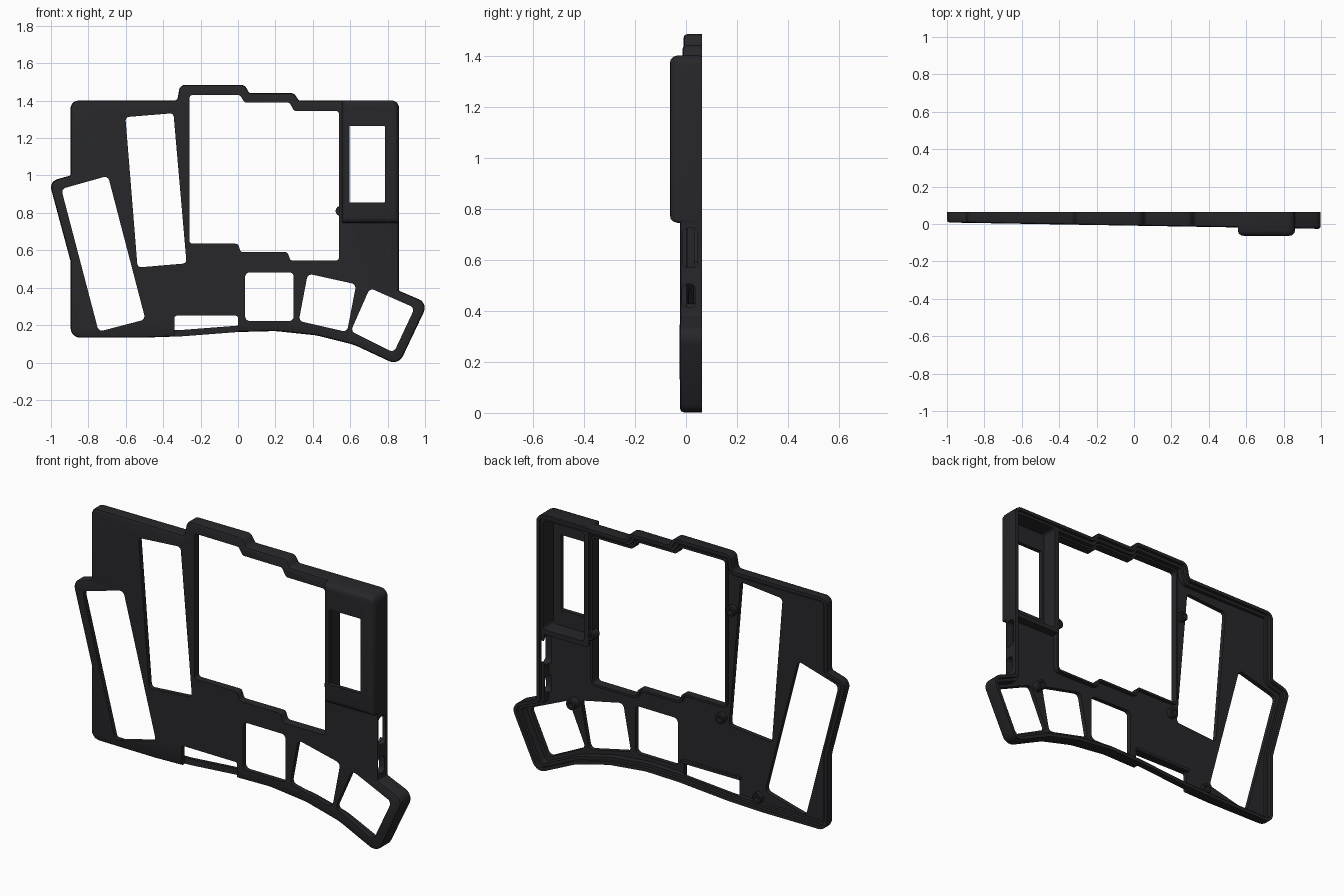
import bpy, bmesh, math
from mathutils import Vector

if "Cube" in bpy.data.objects:
    bpy.data.objects.remove(bpy.data.objects["Cube"])

mat = bpy.data.materials.new("dark_plastic")
mat.diffuse_color = (0.02, 0.02, 0.023, 1)
mat.use_nodes = True
mat.node_tree.nodes["Principled BSDF"].inputs["Base Color"].default_value = mat.diffuse_color


def face(off):
    """Tilted front plane: depth at x, pushed back by off."""
    return lambda x: -0.009 - 0.017 * x + off


def contour(pts, inset, r, seg=5):
    """Inset a polygon with mitres, then round its corners."""
    P = [Vector(p[:2]) for p in pts]
    R = [p[2] if len(p) > 2 else r for p in pts]
    n = len(P)
    if sum(P[i - 1].cross(P[i]) for i in range(n)) < 0:
        P.reverse()
        R.reverse()
    Q, turn = [], []
    for i in range(n):
        a = (P[i] - P[i - 1]).normalized()
        b = (P[(i + 1) % n] - P[i]).normalized()
        na, nb = Vector((-a.y, a.x)), Vector((-b.y, b.x))
        Q.append(P[i] + (na + nb) * (inset / (1 + na.dot(nb))))
        turn.append(math.copysign(1, a.cross(b)))
    out = []
    for i in range(n):
        u, v = Q[i - 1] - Q[i], Q[(i + 1) % n] - Q[i]
        half = u.angle(v) / 2
        rad = max(R[i] - turn[i] * inset, 0.004)
        t = min(rad / math.tan(half), 0.45 * u.length, 0.45 * v.length)
        rad = t * math.tan(half)
        c = Q[i] + (u.normalized() + v.normalized()).normalized() * (rad / math.sin(half))
        s, e = Q[i] + u.normalized() * t - c, Q[i] + v.normalized() * t - c
        sweep = math.atan2(s.cross(e), s.dot(e))
        a0 = math.atan2(s.y, s.x)
        for k in range(seg + 1):
            a = a0 + sweep * k / seg
            out.append(c + Vector((math.cos(a), math.sin(a))) * rad)
    return out


def loft(name, pts, rings, r=0.02, closed=False, sideways=False):
    """Stack inset contours (inset, depth) into a solid."""
    bm = bmesh.new()
    loops = []
    for inset, y in rings:
        loop = []
        for p in contour(pts, inset, r):
            d = y(p.x) if callable(y) else y
            loop.append(bm.verts.new((d, p.x, p.y) if sideways else (p.x, d, p.y)))
        loops.append(loop)
    n = len(loops[0])
    pairs = list(zip(loops, loops[1:]))
    if closed:
        pairs.append((loops[-1], loops[0]))
    else:
        bm.faces.new(loops[0])
        bm.faces.new(loops[-1])
    for a, b in pairs:
        for i in range(n):
            j = (i + 1) % n
            bm.faces.new((a[i], a[j], b[j], b[i]))
    bmesh.ops.recalc_face_normals(bm, faces=bm.faces)
    me = bpy.data.meshes.new(name)
    bm.to_mesh(me)
    bm.free()
    ob = bpy.data.objects.new(name, me)
    bpy.context.collection.objects.link(ob)
    me.materials.append(mat)
    return ob


def rect(x0, x1, z0, z1):
    return [(x0, z0), (x1, z0), (x1, z1), (x0, z1)]


def activate(ob):
    bpy.ops.object.select_all(action='DESELECT')
    ob.select_set(True)
    bpy.context.view_layer.objects.active = ob


def combine(ob, tool, op):
    tool.hide_render = True
    m = ob.modifiers.new("bool", 'BOOLEAN')
    m.operation, m.object, m.solver = op, tool, 'EXACT'
    activate(ob)
    bpy.ops.object.modifier_apply(modifier=m.name)
    bpy.data.objects.remove(tool)


# Case shell: bevelled front, walls, stepped inner lip, hollow back
outline = [(-0.895, 1.4, .04), (-0.325, 1.4), (-0.31, 1.485, .035), (0.035, 1.485, .035),
           (0.06, 1.44), (0.30, 1.44, .03), (0.325, 1.4), (0.86, 1.4, .04),
           (0.86, 0.384, .01), (1.016, 0.317, .05), (0.858, -0.016, .055),
           (0.62, 0.095, .3), (0.42, 0.145, .3), (0.2, 0.168, .3), (0, 0.163, .3),
           (-0.3, 0.14, .3), (-0.5, 0.133, .3), (-0.895, 0.133, .05),
           (-0.895, 0.54, .02), (-1.01, 0.968, .045), (-0.895, 1.0, .01)]
shell = loft("case_shell", outline, [
    (0.014, face(0)), (0.004, face(0.004)), (0, face(0.014)), (0, 0.063),
    (0.018, 0.063), (0.018, 0.045), (0.034, 0.045), (0.034, face(0.025))])

# Raised display housing and its cavity
housing = loft("display_housing", [(0.555, 0.745), (0.861, 0.745), (0.861, 1.401, .04), (0.555, 1.401, .01)],
               [(0.03, -0.063), (0.016, -0.06), (0.005, -0.05), (0, -0.035), (0, 0.05)], r=0.012)
combine(shell, housing, 'UNION')
combine(shell, loft("cavity", rect(0.58, 0.828, 0.77, 1.368), [(0, -0.04), (0, 0.1)]), 'DIFFERENCE')

# Openings through the plate
key_block = [(-0.26, 1.43), (0.01, 1.43), (0.035, 1.39), (0.275, 1.39), (0.30, 1.345), (0.54, 1.345),
             (0.54, 0.545), (0.28, 0.545), (0.265, 0.59), (0.015, 0.59), (0, 0.635), (-0.26, 0.635)]
openings = [
    (key_block, .018, 0.1),
    ([(-0.945, 0.928), (-0.695, 0.998), (-0.495, 0.23), (-0.745, 0.165)], .025, 0.1),
    ([(-0.602, 1.312), (-0.345, 1.333), (-0.275, 0.53), (-0.537, 0.508)], .02, 0.1),
    (rect(0.595, 0.785, 0.855, 1.265), .004, 0.1),
    (rect(0.038, 0.298, 0.222, 0.482), .025, 0.1),
    ([(0.373, 0.475), (0.632, 0.418), (0.583, 0.163), (0.325, 0.222)], .025, 0.1),
    ([(0.705, 0.398), (0.945, 0.292), (0.833, 0.053), (0.603, 0.167)], .025, 0.1),
    (rect(-0.34, 0.0, 0.08, 0.25), .012, 0.028),
]
for pts, r, back in openings:
    combine(shell, loft("cut", pts, [(0, -0.1), (0, back)], r=r), 'DIFFERENCE')

# Port and switch slots in the right wall
for y0, y1, z0, z1 in [(-0.013, 0.045, 0.57, 0.725), (-0.016, 0.036, 0.415, 0.505)]:
    combine(shell, loft("cut", rect(y0, y1, z0, z1), [(0, 0.815), (0, 0.9)], sideways=True), 'DIFFERENCE')

# Raised rim behind the key block, and ledge above the lower notch
rim = loft("key_block_rim", key_block, [(-0.012, face(0.02)), (-0.012, 0.034), (0, 0.034), (0, face(0.02))],
           r=.018, closed=True)
ledge = loft("notch_ledge", rect(-0.35, 0.01, 0.255, 0.27), [(0, face(0.02)), (0, 0.034)], r=.004)

# Hollow screw bosses on the back
parts = [shell, rim, ledge]
for i, (x, z) in enumerate([(-0.30, 1.17), (0.55, 0.81), (0.665, 0.40), (-0.235, 0.565), (-0.46, 0.19)]):
    ring = [(x + 0.03 * math.cos(k * math.tau / 8), z + 0.03 * math.sin(k * math.tau / 8)) for k in range(8)]
    parts.append(loft(f"screw_boss_{i + 1}", ring,
                      [(0, face(0.018)), (0, 0.046), (0.004, 0.05), (0.014, 0.05), (0.014, 0.028)], r=.03))

for ob in parts:
    activate(ob)
    bpy.ops.object.shade_smooth_by_angle(angle=math.radians(30))
